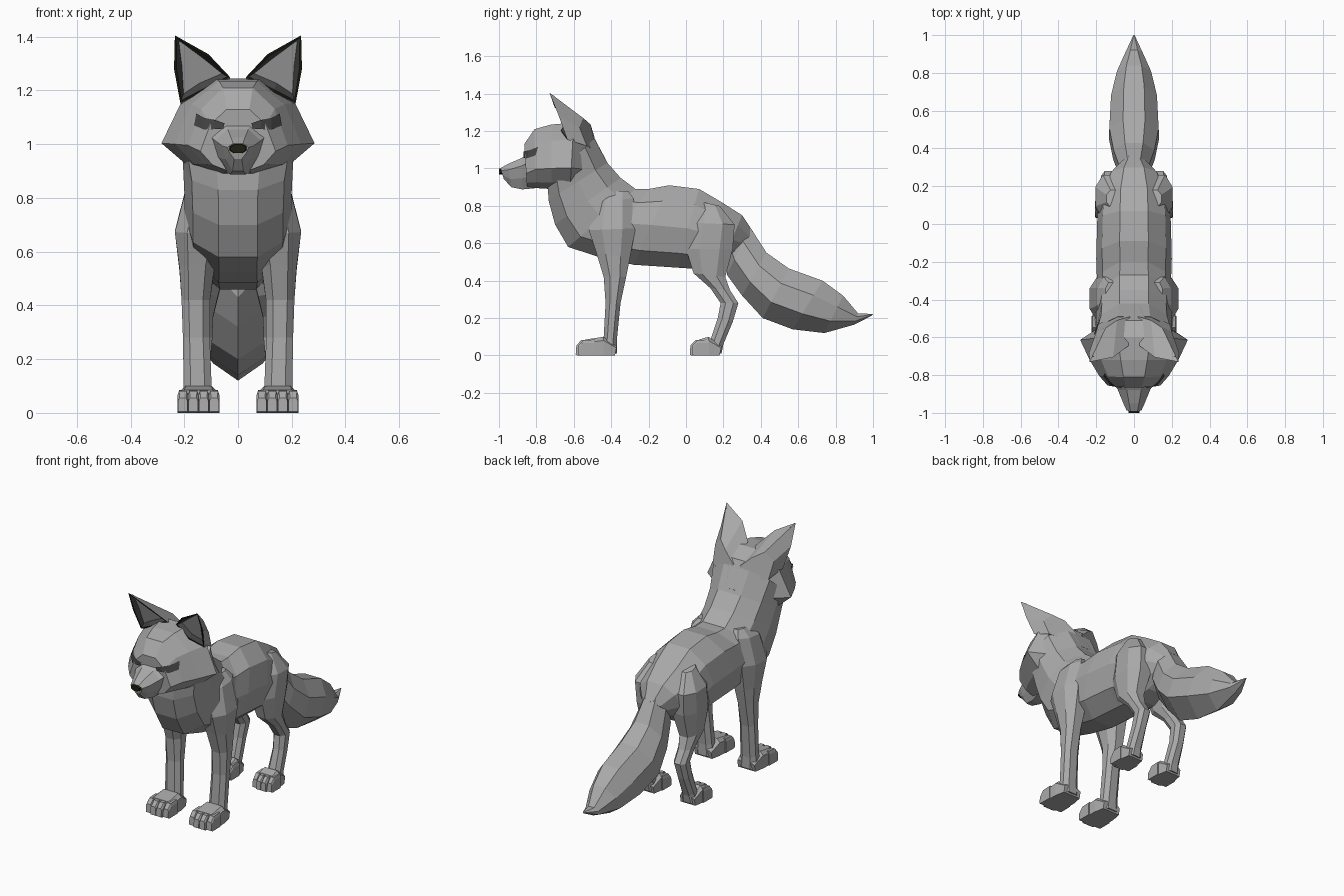
import bpy, bmesh
from mathutils import Vector
from mathutils.bvhtree import BVHTree

cube = bpy.data.objects.get("Cube")
if cube:
    bpy.data.objects.remove(cube)


def material(name, rgb):
    m = bpy.data.materials.new(name)
    m.use_nodes = True
    m.diffuse_color = (*rgb, 1)
    m.node_tree.nodes["Principled BSDF"].inputs["Base Color"].default_value = (*rgb, 1)
    return m


FUR = material("grey fur", (0.40, 0.40, 0.40))
DARK = material("dark fur", (0.06, 0.06, 0.06))
BLACK = material("black nose", (0.012, 0.014, 0.005))

# Half cross-sections: (share of half width, share of the way from top to bottom)
ROUND = [(.38, 0), (.85, .2), (1, .5), (.84, .82), (.36, 1)]
HEAD = [(.3, 0), (.74, .25), (1, .68), (.68, .9), (.25, 1)]
MUZZLE = [(.45, 0), (1, .25), (.75, .65), (.35, 1)]
LIMB = [(.5, 0), (1, .28), (1, .72), (.5, 1)]
TOE = [(.7, 0), (1, .2), (1, 1)]
TAIL = [(.4, 0), (.9, .3), (.92, .68), (0, 1)]


def finish(name, bm, mats, mirror=False):
    bmesh.ops.recalc_face_normals(bm, faces=bm.faces)
    me = bpy.data.meshes.new(name)
    bm.to_mesh(me)
    bm.free()
    for m in mats:
        me.materials.append(m)
    ob = bpy.data.objects.new(name, me)
    bpy.context.collection.objects.link(ob)
    if mirror:
        ob.modifiers.new("Mirror", "MIRROR").use_mirror_merge = False
    return ob


def loft(name, rings, section, mat=FUR, mirror=False):
    """Skin rings given as (top y, top z, bottom y, bottom z, half width[, centre x])."""
    bm = bmesh.new()
    outline = section + [(-u, v) for u, v in reversed(section) if u > 0]
    loops = []
    for y1, z1, y2, z2, w, *cx in rings:
        c = cx[0] if cx else 0
        loops.append([bm.verts.new((c + u * w, y1 + (y2 - y1) * v, z1 + (z2 - z1) * v))
                      for u, v in outline])
    n = len(outline)
    for a, b in zip(loops, loops[1:]):
        for i in range(n):
            j = (i + 1) % n
            bm.faces.new((a[i], a[j], b[j], b[i]))
    bm.faces.new(loops[0])
    bm.faces.new(loops[-1])
    return finish(name, bm, [mat], mirror)


# Torso with neck
loft("torso", [
    (-.49, 1.16, -.74, .93, .225), (-.42, 1.03, -.735, .83, .205),
    (-.35, .95, -.70, .70, .20), (-.27, .89, -.63, .58, .20),
    (-.20, .89, -.46, .525, .195), (-.09, .91, -.28, .485, .20),
    (.07, .89, -.05, .47, .195), (.19, .82, .10, .46, .185),
    (.30, .75, .19, .49, .14), (.36, .66, .25, .54, .07)], ROUND)

# Tail
loft("tail", [
    (.22, .80, .22, .56, .03), (.34, .69, .22, .43, .085),
    (.43, .55, .30, .32, .12), (.55, .465, .41, .20, .145),
    (.73, .40, .57, .14, .135), (.84, .32, .74, .12, .10),
    (.92, .225, .90, .165, .048), (1, .222, .995, .214, .004)], TAIL)

# Head and muzzle
head = loft("head", [
    (-.43, 1.05, -.50, .94, .10), (-.51, 1.20, -.57, .90, .19),
    (-.60, 1.245, -.62, .89, .285), (-.72, 1.235, -.72, .89, .235),
    (-.81, 1.21, -.80, .895, .185), (-.865, 1.13, -.85, .90, .14)], HEAD)
muzzle = loft("muzzle", [
    (-.80, 1.11, -.80, .895, .13), (-.88, 1.055, -.875, .888, .085),
    (-.95, 1.025, -.935, .90, .058), (-.99, 1.003, -.975, .945, .04)], MUZZLE)
loft("nose", [(-.965, 1.008, -.965, .966, .036),
              (-1, .998, -1, .968, .028)], LIMB, BLACK)


# Eyes: thin plates laid on the face
trees = []
for ob in (head, muzzle):
    me = ob.data
    trees.append(BVHTree.FromPolygons([v.co for v in me.vertices],
                                      [tuple(p.vertices) for p in me.polygons]))


def on_face(x, z):
    hits = [t.ray_cast(Vector((x, -2, z)), Vector((0, 1, 0)))[0] for t in trees]
    return Vector((x, min(h.y for h in hits if h) - .006, z))


bm = bmesh.new()
rows = [[(.05, 1.078), (.085, 1.09), (.125, 1.098), (.155, 1.115)],
        [(.055, 1.058), (.085, 1.056), (.125, 1.054), (.163, 1.07)]]
grid = [[bm.verts.new(on_face(x, z)) for x, z in row] for row in rows]
for i in range(len(rows[0]) - 1):
    bm.faces.new((grid[0][i], grid[0][i + 1], grid[1][i + 1], grid[1][i]))
finish("eyes", bm, [DARK], True)

# Ears: black edge and dark rim around a sunken inner face, furry back
bm = bmesh.new()
front = [bm.verts.new(p) for p in (
    (.215, -.635, 1.155), (.238, -.68, 1.28), (.235, -.73, 1.405),
    (.11, -.705, 1.335), (.03, -.645, 1.25), (.13, -.665, 1.195))]
back = [bm.verts.new(p) for p in (
    (.19, -.53, 1.12), (.20, -.57, 1.22), (.15, -.55, 1.27),
    (.09, -.51, 1.235), (.02, -.49, 1.17), (.09, -.48, 1.09))]
opening = bm.faces.new(front)
bm.faces.new(back)
for i in range(6):
    j = (i + 1) % 6
    bm.faces.new((front[i], front[j], back[j], back[i]))
bmesh.ops.recalc_face_normals(bm, faces=bm.faces)
for slot, width, sink in ((2, .01, 0), (1, .02, -.02)):
    rim = bmesh.ops.inset_region(bm, faces=[opening], thickness=width, depth=sink)
    for f in rim["faces"]:
        f.material_index = slot
finish("ears", bm, [FUR, DARK, BLACK], True)

# Legs
loft("front_legs", [
    (-.42, .88, -.31, .88, .03, .12), (-.49, .82, -.28, .84, .07, .125),
    (-.52, .67, -.27, .68, .092, .143), (-.48, .55, -.30, .52, .065, .153),
    (-.44, .42, -.32, .42, .053, .157), (-.43, .28, -.35, .28, .05, .155),
    (-.44, .10, -.37, .08, .052, .15), (-.46, .01, -.37, .01, .06, .148)],
    LIMB, mirror=True)
loft("hind_legs", [
    (.09, .82, .18, .80, .04, .105), (.03, .71, .26, .70, .08, .125),
    (.00, .57, .25, .57, .08, .12), (.04, .44, .21, .42, .055, .13),
    (.13, .36, .235, .35, .042, .135), (.185, .28, .28, .28, .04, .135),
    (.17, .20, .25, .18, .037, .14), (.13, .08, .20, .06, .042, .14),
    (.11, .01, .19, .01, .05, .14)], LIMB, mirror=True)


# Paws with four toes each
def paw(name, toe_y, length, cx, w):
    heel = toe_y + length
    loft(name, [(heel, .05, heel - .01, 0, w * .75, cx),
                (heel - .07, .10, heel - .07, 0, w * .9, cx),
                (toe_y + .05, .085, toe_y + .03, 0, w * .95, cx)], TOE, mirror=True)
    for i in range(4):
        x = cx + (i - 1.5) * w * .5
        reach = toe_y + (.012 if i in (0, 3) else 0)
        loft(f"{name}_toe_{i + 1}", [
            (reach + .09, .085, reach + .09, 0, w * .24, x),
            (reach + .03, .082, reach + .01, 0, w * .25, x),
            (reach + .004, .055, reach, .005, w * .22, x)], TOE, mirror=True)


paw("front_paw", -.59, .22, .147, .078)
paw("hind_paw", .02, .17, .14, .066)
